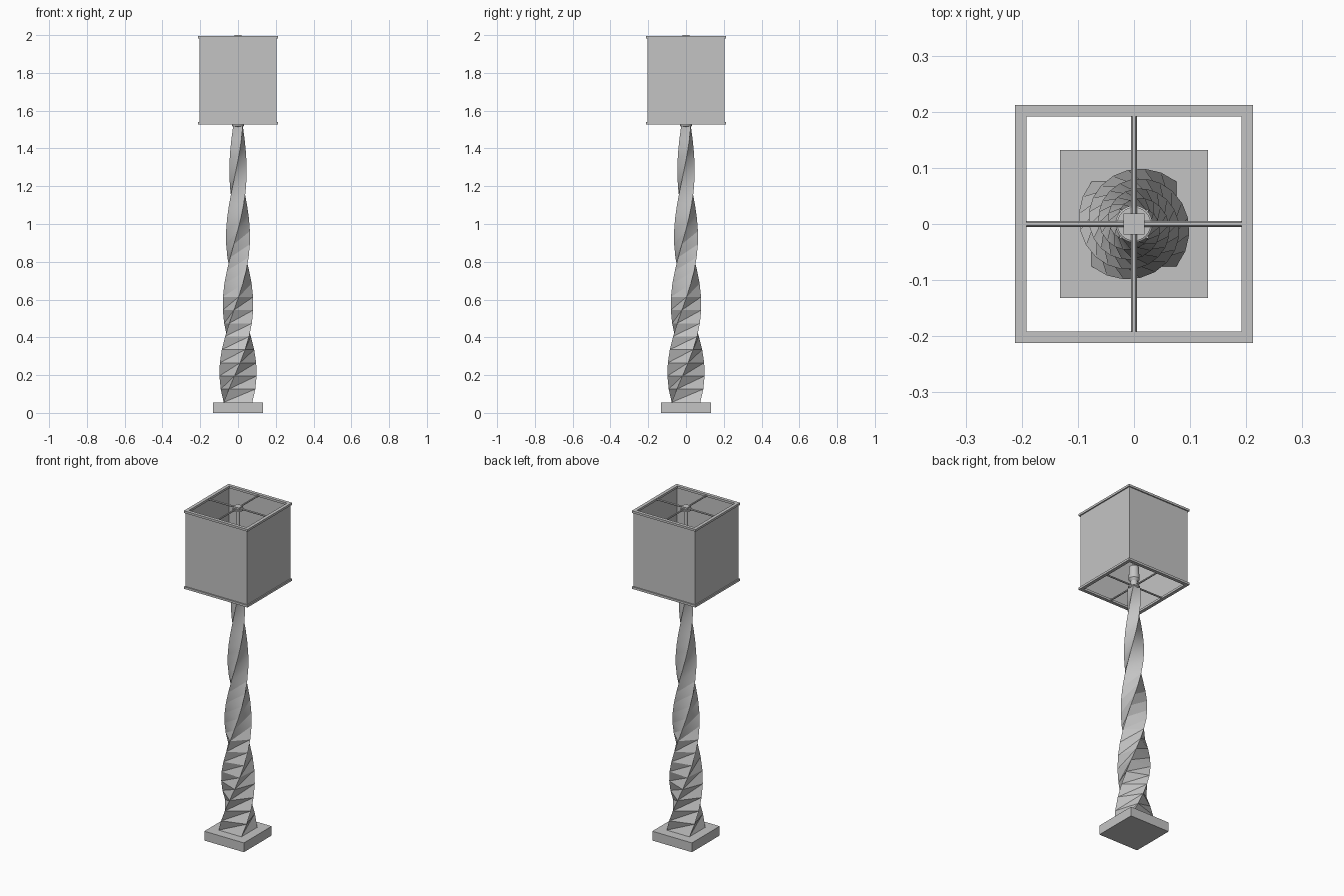
import bpy, bmesh
from math import cos, sin, pi, radians
from mathutils import Matrix, Vector

old = bpy.data.objects.get("Cube")
if old:
    bpy.data.objects.remove(old, do_unlink=True)

grey = bpy.data.materials.new("light grey")
grey.use_nodes = True
COLOUR = (0.55, 0.55, 0.55, 1)
grey.diffuse_color = COLOUR
grey.node_tree.nodes["Principled BSDF"].inputs["Base Color"].default_value = COLOUR


def finish(name, bm, smooth=False):
    bmesh.ops.recalc_face_normals(bm, faces=bm.faces)
    mesh = bpy.data.meshes.new(name)
    bm.to_mesh(mesh)
    bm.free()
    mesh.materials.append(grey)
    obj = bpy.data.objects.new(name, mesh)
    bpy.context.collection.objects.link(obj)
    if smooth:
        bpy.ops.object.select_all(action="DESELECT")
        obj.select_set(True)
        bpy.context.view_layer.objects.active = obj
        bpy.ops.object.shade_smooth_by_angle(angle=radians(30))
    return obj


def box(name, half, z0, z1):
    bm = bmesh.new()
    bmesh.ops.create_cube(bm, size=1, matrix=Matrix.Translation((0, 0, (z0 + z1) / 2))
                          @ Matrix.Diagonal((2 * half, 2 * half, z1 - z0, 1)))
    return finish(name, bm)


def square_tube(name, outer, inner, z0, z1):
    """Square ring swept around four corners."""
    bm = bmesh.new()
    section = [(outer, z0), (outer, z1), (inner, z1), (inner, z0)]
    corners = [(1, 1), (-1, 1), (-1, -1), (1, -1)]
    loops = [[bm.verts.new((sx * h, sy * h, z)) for h, z in section] for sx, sy in corners]
    for i in range(4):
        a, b = loops[i], loops[(i + 1) % 4]
        for j in range(4):
            k = (j + 1) % 4
            bm.faces.new((a[j], b[j], b[k], a[k]))
    return finish(name, bm)


def lathe(name, profile, sides=24):
    bm = bmesh.new()
    rings = [[bm.verts.new((r * cos(2 * pi * i / sides), r * sin(2 * pi * i / sides), z))
              for i in range(sides)] for r, z in profile]
    for low, high in zip(rings, rings[1:]):
        for i in range(sides):
            j = (i + 1) % sides
            bm.faces.new((low[i], low[j], high[j], high[i]))
    bm.faces.new(rings[0])
    bm.faces.new(rings[-1])
    return finish(name, bm, smooth=True)


def rod(name, start, end, radius):
    a, b = Vector(start), Vector(end)
    bm = bmesh.new()
    turn = (b - a).to_track_quat("Z", "Y").to_matrix().to_4x4()
    bmesh.ops.create_cone(bm, cap_ends=True, segments=12, radius1=radius, radius2=radius,
                          depth=(b - a).length, matrix=Matrix.Translation((a + b) / 2) @ turn)
    return finish(name, bm, smooth=True)


def twisted_column(name, z0, z1, r0, r1, steps):
    """Tapered square column making one full turn, with faceted sides."""
    bm = bmesh.new()
    rings = []
    for s in range(steps + 1):
        t = s / steps
        r = r0 + (r1 - r0) * t
        rings.append([bm.verts.new((r * cos(a), r * sin(a), z0 + (z1 - z0) * t))
                      for a in (pi / 4 + k * pi / 2 + 2 * pi * t for k in range(4))])
    for low, high in zip(rings, rings[1:]):
        for i in range(4):
            j = (i + 1) % 4
            bm.faces.new((low[i], low[j], high[j]))
            bm.faces.new((low[i], high[j], high[i]))
    bm.faces.new(rings[0])
    bm.faces.new(rings[-1])
    return finish(name, bm, smooth=True)


# Base and column
box("base", 0.132, 0, 0.056)
twisted_column("column", 0.056, 1.52, 0.107, 0.036, 21)

# Flange, lamp socket and central stem
lathe("socket", [(0.018, 1.51), (0.033, 1.52), (0.033, 1.528), (0.02, 1.535),
                 (0.02, 1.56), (0.03, 1.575), (0.026, 1.65), (0.012, 1.66), (0.012, 1.99)])
box("finial", 0.019, 1.985, 2.0)
lathe("top_hub", [(0.03, 1.978), (0.03, 1.988)])

# Shade walls with a rim at each end
square_tube("shade", 0.205, 0.199, 1.53, 1.995)
for label, z in (("bottom", 1.526), ("top", 1.983)):
    square_tube(label + "_rim", 0.212, 0.192, z, z + 0.013)
    # Cross bars carrying the shade
    h = z + 0.006
    rod(label + "_bar_across", (-0.195, 0, h), (0.195, 0, h), 0.005)
    rod(label + "_bar_along", (0, -0.195, h), (0, 0.195, h), 0.005)
